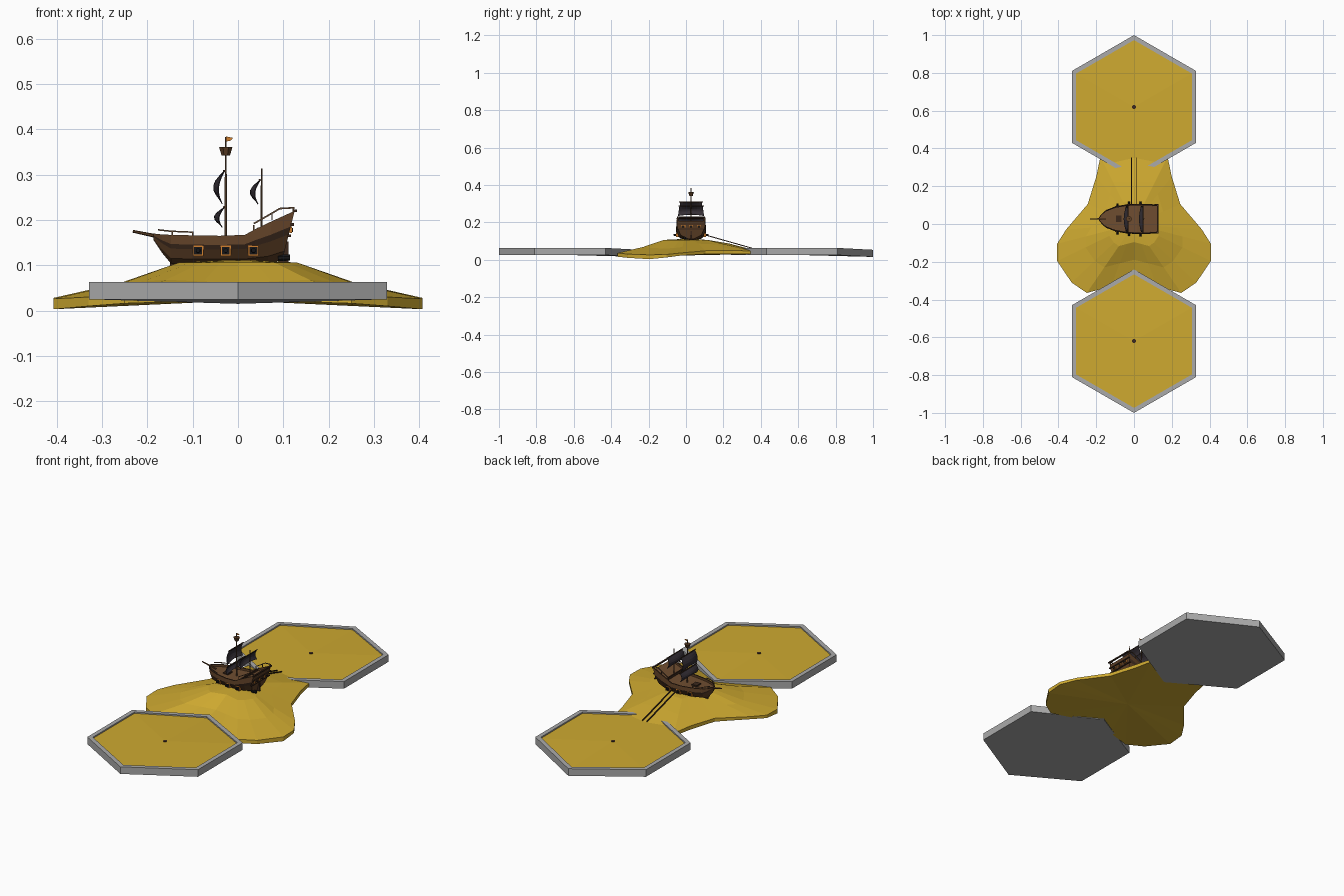
import bpy, bmesh, math
from mathutils import Vector

if "Cube" in bpy.data.objects:
    bpy.data.objects.remove(bpy.data.objects["Cube"])

def mat(name, r, g, b):
    m = bpy.data.materials.new(name)
    m.diffuse_color = (r, g, b, 1)
    m.use_nodes = True
    m.node_tree.nodes["Principled BSDF"].inputs["Base Color"].default_value = m.diffuse_color
    return m

SAND = mat("sand_gold", 0.62, 0.40, 0.03)
STONE = mat("stone_grey", 0.40, 0.40, 0.40)
WOOD = mat("wood_brown", 0.115, 0.052, 0.020)
DARK = mat("wood_dark", 0.045, 0.022, 0.012)
DECK = mat("deck_brown", 0.16, 0.075, 0.03)
SPAR = mat("spar_brown", 0.13, 0.07, 0.035)
CLOTH = mat("sail_charcoal", 0.035, 0.028, 0.036)
BLACK = mat("iron_black", 0.008, 0.008, 0.009)
ORANGE = mat("orange", 0.65, 0.22, 0.03)
CY = 0.027  # ship centre line

def make(name, verts, faces, mats, idx=None):
    me = bpy.data.meshes.new(name)
    me.from_pydata([tuple(v) for v in verts], [], faces)
    for m in mats:
        me.materials.append(m)
    if idx:
        for p, i in zip(me.polygons, idx):
            p.material_index = i
    bm = bmesh.new()
    bm.from_mesh(me)
    bmesh.ops.recalc_face_normals(bm, faces=bm.faces)
    bm.to_mesh(me)
    bm.free()
    ob = bpy.data.objects.new(name, me)
    bpy.context.collection.objects.link(ob)
    return ob

def loft(name, rings, mats, rule, centres=None):
    """Bridge closed rings; rule(ring, segment) gives the colour; ends closed by fans or n-gons."""
    n = len(rings[0])
    verts = [v for r in rings for v in r]
    faces, idx = [], []
    for i in range(len(rings) - 1):
        for j in range(n):
            k = (j + 1) % n
            faces.append((i*n + j, i*n + k, (i+1)*n + k, (i+1)*n + j))
            idx.append(rule(i, j))
    for end, base in ((0, 0), (1, (len(rings) - 1) * n)):
        col = rule(-1 if end == 0 else len(rings), 0)
        if centres:
            verts.append(centres[end])
            for j in range(n):
                faces.append((base + j, base + (j+1) % n, len(verts) - 1))
                idx.append(col)
        else:
            faces.append(tuple(range(base, base + n)))
            idx.append(col)
    return make(name, verts, faces, mats, idx)

def beam(name, p, q, r, m, sides=6, r2=None):
    p, q = Vector(p), Vector(q)
    rot = (q - p).to_track_quat('Z', 'Y')
    rings = []
    for c, rad in ((p, r), (q, r if r2 is None else r2)):
        rings.append([c + rot @ Vector((rad * math.cos(a), rad * math.sin(a), 0))
                      for a in (math.tau * (k + 0.5) / sides for k in range(sides))])
    return loft(name, rings, [m], lambda i, j: 0)

def box(name, c, s, m):
    x, y, z = (v / 2 for v in s)
    rings = [[(c[0] + a*x, c[1] + b*y, c[2] + d*z) for a, b in ((-1, -1), (1, -1), (1, 1), (-1, 1))]
             for d in (-1, 1)]
    return loft(name, rings, [m], lambda i, j: 0)

# Hexagonal stone trays filled with sand; the rear corner of each dips a little
def tray(name, cy):
    def ring(f, z):
        return [(0.38*f*math.cos(a), cy + 0.38*f*math.sin(a), z - (0.010 if k == 0 else 0))
                for k, a in enumerate(math.radians(90 + 60*k) for k in range(6))]
    rings = [ring(1, 0.025), ring(1, 0.063), ring(0.93, 0.063), ring(0.93, 0.056)]
    loft(name, rings, [STONE, SAND], lambda i, j: 1 if i == 4 else 0,
         [(0, cy, 0.025), (0, cy, 0.056)])
    beam(name + "_centre_peg", (0, cy, 0.05), (0, cy, 0.058), 0.011, DARK, 8)

tray("front_tray", -0.62)
tray("rear_tray", 0.62)

# Sand mound: outline point x, y, bottom z, edge z, shoulder z
half = [(0, -0.30, 0.020, 0.030, 0.060), (0.12, -0.33, 0.020, 0.032, 0.064),
        (0.25, -0.365, 0.016, 0.036, 0.068), (0.33, -0.31, 0.010, 0.030, 0.064),
        (0.407, -0.196, 0.003, 0.026, 0.060), (0.407, -0.105, 0.012, 0.028, 0.062),
        (0.36, -0.03, 0.022, 0.036, 0.068), (0.245, 0.105, 0.030, 0.048, 0.086),
        (0.20, 0.25, 0.030, 0.050, 0.082), (0.178, 0.355, 0.030, 0.046, 0.078),
        (0, 0.355, 0.030, 0.055, 0.088)]
outline = half + [(-p[0], *p[1:]) for p in half[-2:0:-1]]
rings = [[(p[0], p[1], p[2]) for p in outline],
         [(p[0], p[1], p[3]) for p in outline],
         [(p[0]*.63, p[1]*.63, p[4]) for p in outline],
         [(p[0]*.32, p[1]*.32, 0.106) for p in outline]]
loft("sand_mound", rings, [SAND], lambda i, j: 0, [(0, -0.05, 0.022), (0, 0.0, 0.112)])

# Hull stations: x, half width, keel z, rail z, backward lean
stations = [(-0.186, 0.008, 0.155, 0.170, 0), (-0.168, 0.030, 0.128, 0.168, 0),
            (-0.148, 0.047, 0.104, 0.167, 0), (-0.10, 0.066, 0.102, 0.166, 0),
            (-0.04, 0.077, 0.102, 0.165, 0), (0.015, 0.080, 0.102, 0.167, 0),
            (0.035, 0.080, 0.102, 0.180, 0.05), (0.065, 0.080, 0.103, 0.197, 0.1),
            (0.098, 0.076, 0.112, 0.220, 0.25)]
rings = []
for x, w, zb, zt, lean in stations:
    h, inn = zt - zb, max(w * 0.97 - 0.006, 0.001)
    prof = [(.2*w, zb), (.72*w, zb + .18*h), (.94*w, zb + .52*h), (w, zb + .68*h),
            (.97*w, zt), (inn, zt), (inn, zt - 0.012)]
    prof += [(-a, b) for a, b in reversed(prof)]
    rings.append([(x + lean * (z - zb), CY + y, z) for y, z in prof])
hull_colour = {2: 1, 4: 1, 8: 1, 10: 1, 6: 2}
loft("hull", rings, [WOOD, DARK, DECK], lambda i, j: hull_colour.get(j, 0) if 0 <= i < len(rings) - 1 else 0)
box("keel", (-0.035, CY, 0.104), (0.23, 0.010, 0.010), DARK)
box("rudder", (0.100, CY, 0.130), (0.022, 0.008, 0.045), DARK)

# Side rails, gun ports and cannons on both sides
for s, side in ((-1, "front"), (1, "rear")):
    def rail(name, pts, r):
        for a, b in zip(pts, pts[1:]):
            beam(f"{side}_{name}", (a[0], CY + s*a[1], a[2]), (b[0], CY + s*b[1], b[2]), r, SPAR, 4)
    rail("bow_rail", [(-0.175, 0.018, 0.178), (-0.148, 0.044, 0.175), (-0.10, 0.062, 0.173)], 0.0022)
    rail("stern_rail", [(0.035, 0.075, 0.192), (0.065, 0.075, 0.209), (0.092, 0.074, 0.225), (0.125, 0.072, 0.227)], 0.0025)
    for x, y, z in ((-0.145, 0.044, 0.164), (-0.10, 0.062, 0.162), (0.035, 0.075, 0.176),
                    (0.075, 0.075, 0.200), (0.122, 0.072, 0.215)):
        rail("rail_post", [(x, y, z), (x, y, z + 0.013)], 0.0022)
    for x, y in ((-0.088, 0.063), (-0.027, 0.072), (0.034, 0.074)):
        box(side + "_port_frame", (x, CY + s*y, 0.132), (0.023, 0.012, 0.023), ORANGE)
        box(side + "_port_hole", (x, CY + s*(y + 0.004), 0.132), (0.017, 0.006, 0.017), BLACK)
        beam(side + "_cannon", (x, CY + s*(y - 0.01), 0.132), (x, CY + s*(y + 0.019), 0.133), 0.006, BLACK, 8, 0.005)

# Stern: trims, windows, lantern-like barrel under the overhang
for z, x in ((0.165, 0.113), (0.190, 0.119), (0.220, 0.126)):
    box("stern_trim", (x, CY, z), (0.008, 0.156, 0.006), DARK)
for k in range(-1, 2):
    box("stern_window", (0.1165, CY + 0.042*k, 0.178), (0.006, 0.022, 0.014), ORANGE)
    box("stern_window_pane", (0.118, CY + 0.042*k, 0.178), (0.006, 0.016, 0.009), BLACK)
beam("stern_barrel", (0.088, CY - 0.035, 0.116), (0.115, CY - 0.035, 0.117), 0.008, BLACK, 8, 0.007)
box("cabin_bulkhead", (0.046, CY, 0.172), (0.006, 0.146, 0.022), DARK)
box("deck_hatch", (-0.08, CY, 0.156), (0.03, 0.035, 0.008), DARK)
beam("bowsprit", (-0.15, CY, 0.158), (-0.232, CY, 0.175), 0.005, WOOD, 6, 0.003)

# Masts, crow's nest and pennant
beam("main_mast", (-0.027, CY, 0.15), (-0.027, CY, 0.383), 0.0035, SPAR, 6, 0.002)
beam("rear_mast", (0.052, CY, 0.17), (0.052, CY, 0.313), 0.003, SPAR, 6, 0.0018)
beam("crows_nest", (-0.027, CY, 0.342), (-0.027, CY, 0.361), 0.010, WOOD, 8, 0.016)
make("pennant", [(-0.026, CY, 0.384), (-0.026, CY, 0.373), (-0.016, CY, 0.375), (-0.011, CY, 0.381)],
     [(0, 1, 2, 3)], [ORANGE])

# Sails bellying toward the bow, each hung from a yard
def sail(name, x0, z0, z1, w0, w1, belly):
    nu, nv, verts, faces = 8, 6, [], []
    for i in range(nv + 1):
        v = i / nv
        for j in range(nu + 1):
            u = j / nu
            w = w0 + (w1 - w0) * v
            lift = 0.12 * (z1 - z0) * math.sin(math.pi * u) * (1 - v)
            x = x0 - 0.004 - belly * math.sin(math.pi * (0.12 + 0.88 * v)) * (0.55 + 0.45 * math.sin(math.pi * u))
            verts.append((x, CY + w * (2*u - 1), z0 + (z1 - z0) * v + lift))
    for i in range(nv):
        for j in range(nu):
            a = i * (nu + 1) + j
            faces.append((a, a + 1, a + nu + 2, a + nu + 1))
    ob = make(name, verts, faces, [CLOTH])
    ob.modifiers.new("thickness", 'SOLIDIFY').thickness = 0.002
    beam(name + "_yard", (x0 - 0.004, CY - w1 - 0.006, z1), (x0 - 0.004, CY + w1 + 0.006, z1), 0.0028, DARK, 6)

sail("main_upper_sail", -0.027, 0.235, 0.308, 0.066, 0.058, 0.024)
sail("main_lower_sail", -0.027, 0.183, 0.228, 0.072, 0.068, 0.022)
sail("rear_sail", 0.052, 0.234, 0.288, 0.070, 0.062, 0.022)

# Gangway rails down to the rear tray
for x in (-0.013, 0.012):
    beam("gangway_rail", (x, 0.09, 0.136), (x, 0.352, 0.062), 0.0035, DARK, 4)
